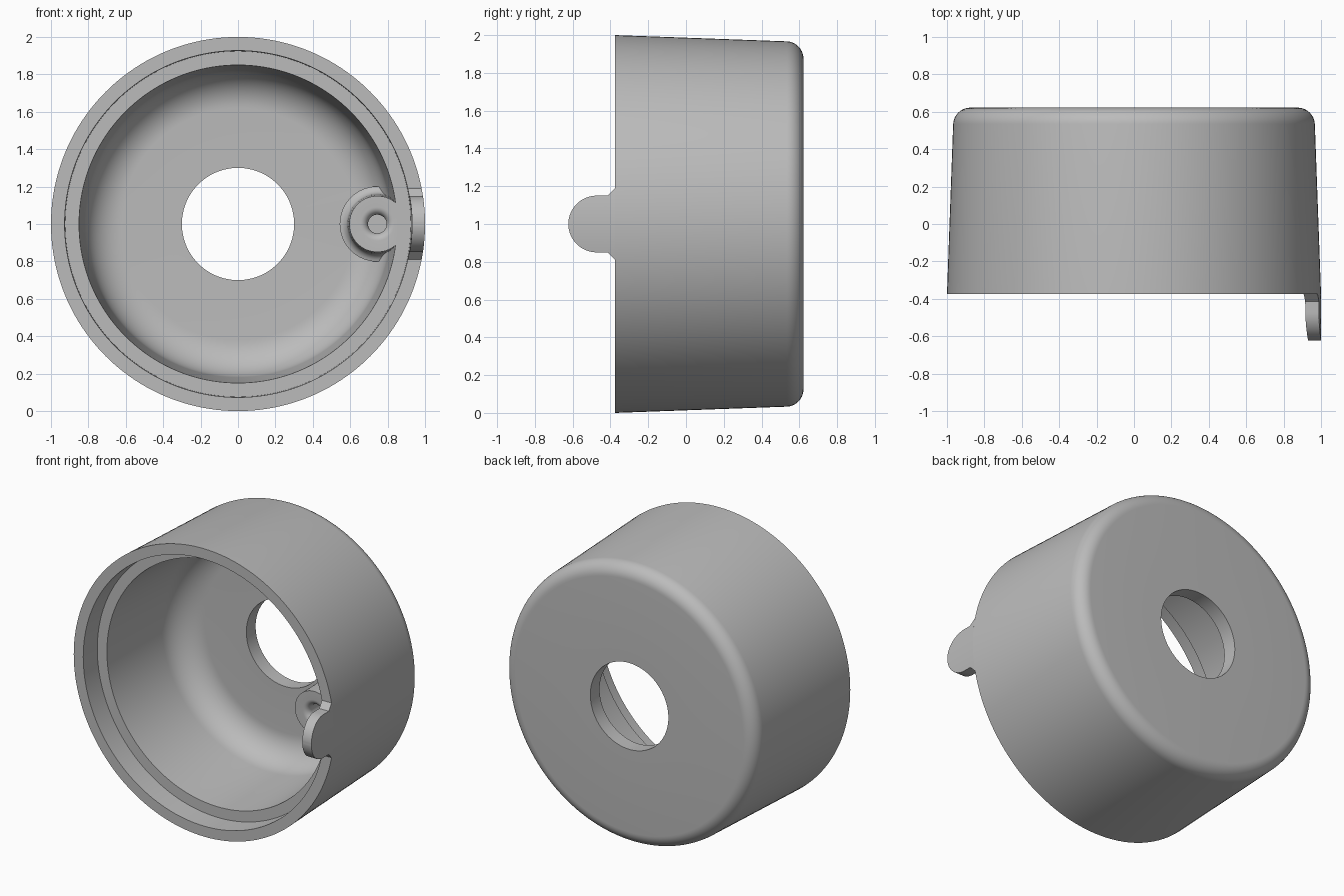
import bpy, bmesh, math
from math import sin, cos, pi, sqrt

if "Cube" in bpy.data.objects:
    bpy.data.objects.remove(bpy.data.objects["Cube"], do_unlink=True)

grey = bpy.data.materials.new("plain grey")
COLOUR = (0.5, 0.5, 0.5, 1)
grey.diffuse_color = COLOUR
grey.use_nodes = True
grey.node_tree.nodes["Principled BSDF"].inputs["Base Color"].default_value = COLOUR

RIM, BACK, STEP, FLOOR = -0.375, 0.622, -0.225, 0.52


def finish(bm, name):
    bmesh.ops.recalc_face_normals(bm, faces=bm.faces[:])
    mesh = bpy.data.meshes.new(name)
    bm.to_mesh(mesh)
    bm.free()
    mesh.materials.append(grey)
    ob = bpy.data.objects.new(name, mesh)
    bpy.context.collection.objects.link(ob)
    return ob


def smooth(ob):
    bpy.ops.object.select_all(action="DESELECT")
    ob.select_set(True)
    bpy.context.view_layer.objects.active = ob
    bpy.ops.object.shade_smooth_by_angle(angle=math.radians(30))


def arc(cr, cy, radius, start, end, n=10):
    """Points (r, y) of an arc, angles in degrees."""
    angles = [math.radians(start + (end - start) * i / n) for i in range(n + 1)]
    return [(cr + radius * cos(a), cy + radius * sin(a)) for a in angles]


def lathe(name, profile, segments, cx=0, closed=True):
    """Revolve (r, y) points about a y-parallel axis at height 1."""
    bm = bmesh.new()
    rings = [[bm.verts.new((cx + r * cos(2 * pi * i / segments), y,
                            1 + r * sin(2 * pi * i / segments)))
              for i in range(segments)] for r, y in profile]
    pairs = list(zip(rings, rings[1:])) + ([(rings[-1], rings[0])] if closed else [])
    for a, b in pairs:
        for i in range(segments):
            j = (i + 1) % segments
            bm.faces.new((a[i], a[j], b[j], b[i]))
    if not closed:
        bm.faces.new(rings[0])
        bm.faces.new(rings[-1])
    return finish(bm, name)


# Cup: drafted wall, rounded back, stepped mouth, round opening in the floor
cup_profile = ([(0.3, BACK)]
               + arc(0.875, BACK - 0.092, 0.092, 90, 3)
               + [(1.0, RIM), (0.927, RIM), (0.924, STEP), (0.85, STEP)]
               + arc(0.62, FLOOR - 0.2, 0.2, 3, 90, 14)
               + [(0.3, FLOOR)])
cup = lathe("cup", cup_profile, 160)

# Screw post against the wall: rounded blind hole in front, flared foot
post_profile = ([(0.05, STEP + 0.14)]
                + arc(0.09, STEP + 0.04, 0.04, 180, 270, 8)
                + [(0.15, STEP), (0.16, 0.38)]
                + arc(0.21, 0.39, 0.05, 180, 100, 6)
                + [(0.2, 0.54)])
post = lathe("screw_post", post_profile, 64, cx=0.745, closed=False)

join = cup.modifiers.new("join post", "BOOLEAN")
join.operation, join.solver, join.object = "UNION", "EXACT", post
bpy.context.view_layer.objects.active = cup
bpy.ops.object.modifier_apply(modifier=join.name)
bpy.data.objects.remove(post, do_unlink=True)
smooth(cup)

# Tab: rounded tongue that follows the rim, with filleted roots
rows = []
for i in range(9):
    a = i / 8 * pi / 2
    rows.append((RIM - 0.04 * (1 - cos(a)) if i == 0 else RIM - 0.04 * sin(a),
                 0.15 + 0.04 * (1 - sin(a))))
for i in range(24):
    a = i / 24 * pi / 2
    rows.append((-0.473 - 0.15 * sin(a), max(0.15 * cos(a), 0.004)))

bm = bmesh.new()
COLS = 16
grids = []
for radius, draft in ((1.0, 0.0), (0.927, 0.03)):
    grid = []
    for y, half in rows:
        zs = [half * (2 * c / COLS - 1) for c in range(COLS + 1)]
        rad = radius + draft * (RIM - y) * 0.5
        grid.append([bm.verts.new((sqrt(rad * rad - z * z), y, 1 + z)) for z in zs])
    grids.append(grid)
    for a, b in zip(grid, grid[1:]):
        for c in range(COLS):
            bm.faces.new((a[c], a[c + 1], b[c + 1], b[c]))
outer, inner = grids
for c in (0, COLS):
    for k in range(len(rows) - 1):
        bm.faces.new((outer[k][c], outer[k + 1][c], inner[k + 1][c], inner[k][c]))
for c in range(COLS):
    bm.faces.new((outer[-1][c], outer[-1][c + 1], inner[-1][c + 1], inner[-1][c]))
    bm.faces.new((outer[0][c], outer[0][c + 1], inner[0][c + 1], inner[0][c]))
smooth(finish(bm, "tab"))
